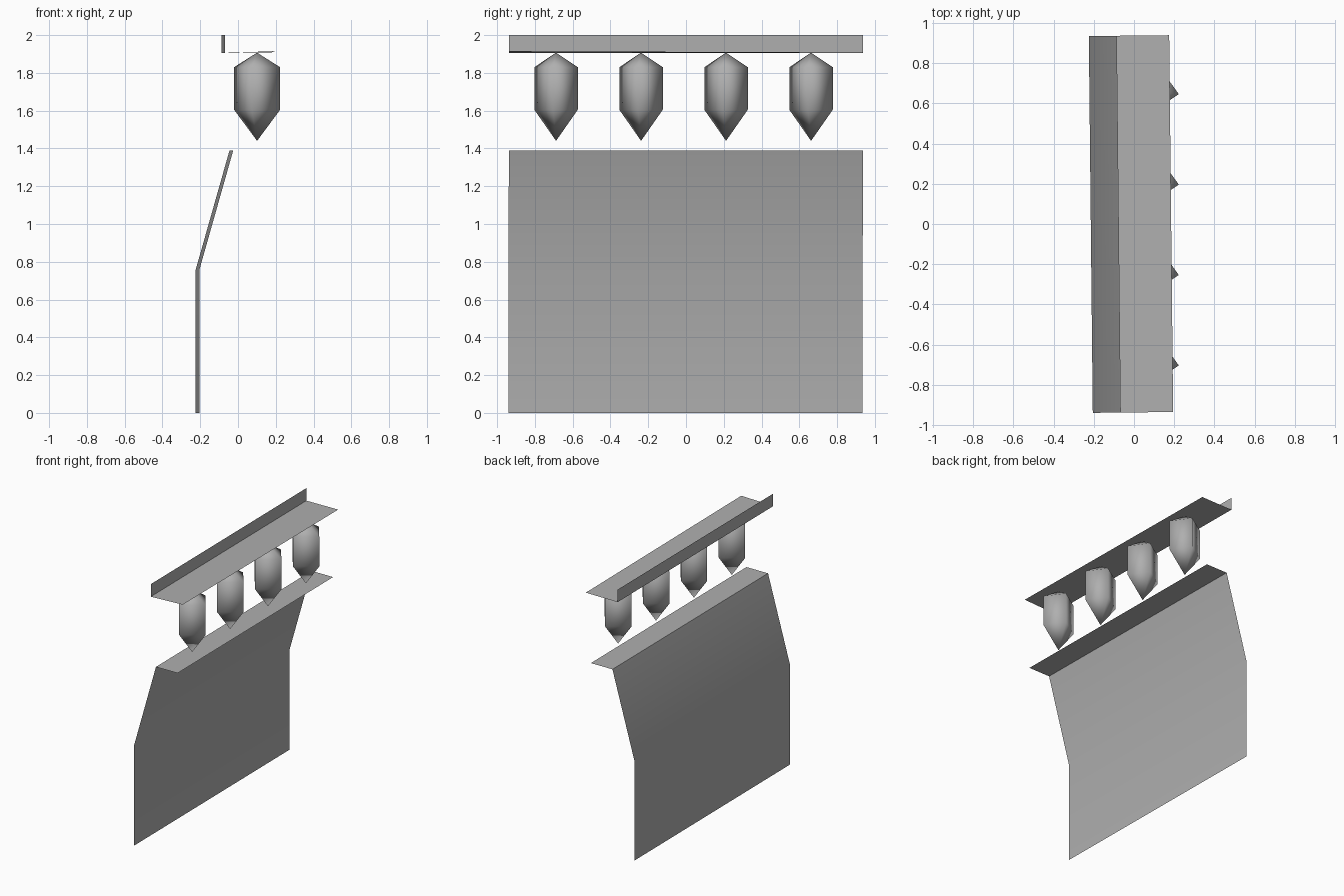
import bpy
import bmesh
from math import radians
from mathutils import Matrix

cube = bpy.data.objects.get("Cube")
if cube:
    bpy.data.objects.remove(cube, do_unlink=True)

# Single plain grey
GREY = (0.43, 0.43, 0.43, 1)
grey = bpy.data.materials.new("plain_grey")
grey.use_nodes = True
grey.diffuse_color = GREY
grey.node_tree.nodes["Principled BSDF"].inputs["Base Color"].default_value = GREY

HALF = 0.9375   # half length of the sheets along y
SKEW = 0.0105   # sheets sit very slightly turned about z


def finish(name, bm):
    mesh = bpy.data.meshes.new(name)
    bm.to_mesh(mesh)
    bm.free()
    mesh.materials.append(grey)
    obj = bpy.data.objects.new(name, mesh)
    bpy.context.collection.objects.link(obj)
    return obj


def folded_sheet(name, front, back):
    """Thin sheet stretched between two matching folded profiles (x, z)."""
    bm = bmesh.new()
    rows = [[bm.verts.new((x, y, z)) for x, z in profile]
            for y, profile in ((-HALF, front), (HALF, back))]
    for i in range(len(front) - 1):
        bm.faces.new((rows[0][i], rows[1][i], rows[1][i + 1], rows[0][i + 1]))
    bmesh.ops.rotate(bm, verts=bm.verts, cent=(0, 0, 0),
                     matrix=Matrix.Rotation(SKEW, 3, 'Z'))
    obj = finish(name, bm)
    bpy.ops.object.select_all(action='DESELECT')
    obj.select_set(True)
    bpy.context.view_layer.objects.active = obj
    bpy.ops.object.shade_smooth_by_angle(angle=radians(30))


# Lower panel: upright wall, leaning upper part, flat ledge
wall = [(-0.215, 0), (-0.215, 0.755), (-0.035, 1.39), (0.143, 1.39)]
folded_sheet("lower_panel", wall, wall)

# Upper bracket: upright lip and shelf, whose front corner lifts a little
folded_sheet("upper_bracket",
             [(-0.078, 2), (-0.078, 1.906), (0.185, 1.915)],
             [(-0.078, 2), (-0.078, 1.906), (0.185, 1.908)])


# Hanging pendants: slanted four-sided prisms with a pointed cap and tip
def pendant(name, y):
    bm = bmesh.new()
    corners = [(0.122, -0.016), (0.028, 0.115), (-0.122, 0.016), (-0.028, -0.115)]
    low, high = [[bm.verts.new((cx, cy, z)) for cx, cy in corners] for z in (1.605, 1.83)]
    tip = bm.verts.new((0, 0, 1.44))
    cap = bm.verts.new((0, 0, 1.907))
    for i in range(4):
        j = (i + 1) % 4
        bm.faces.new((low[i], low[j], high[j], high[i]))
        bm.faces.new((low[j], low[i], tip))
        bm.faces.new((high[i], high[j], cap))
    for f in bm.faces:
        f.smooth = True
    bmesh.ops.translate(bm, verts=bm.verts, vec=(0.101, y, 0))
    finish(name, bm)


for i in range(4):
    pendant(f"pendant_{i + 1}", -0.688 + 0.45 * i)
